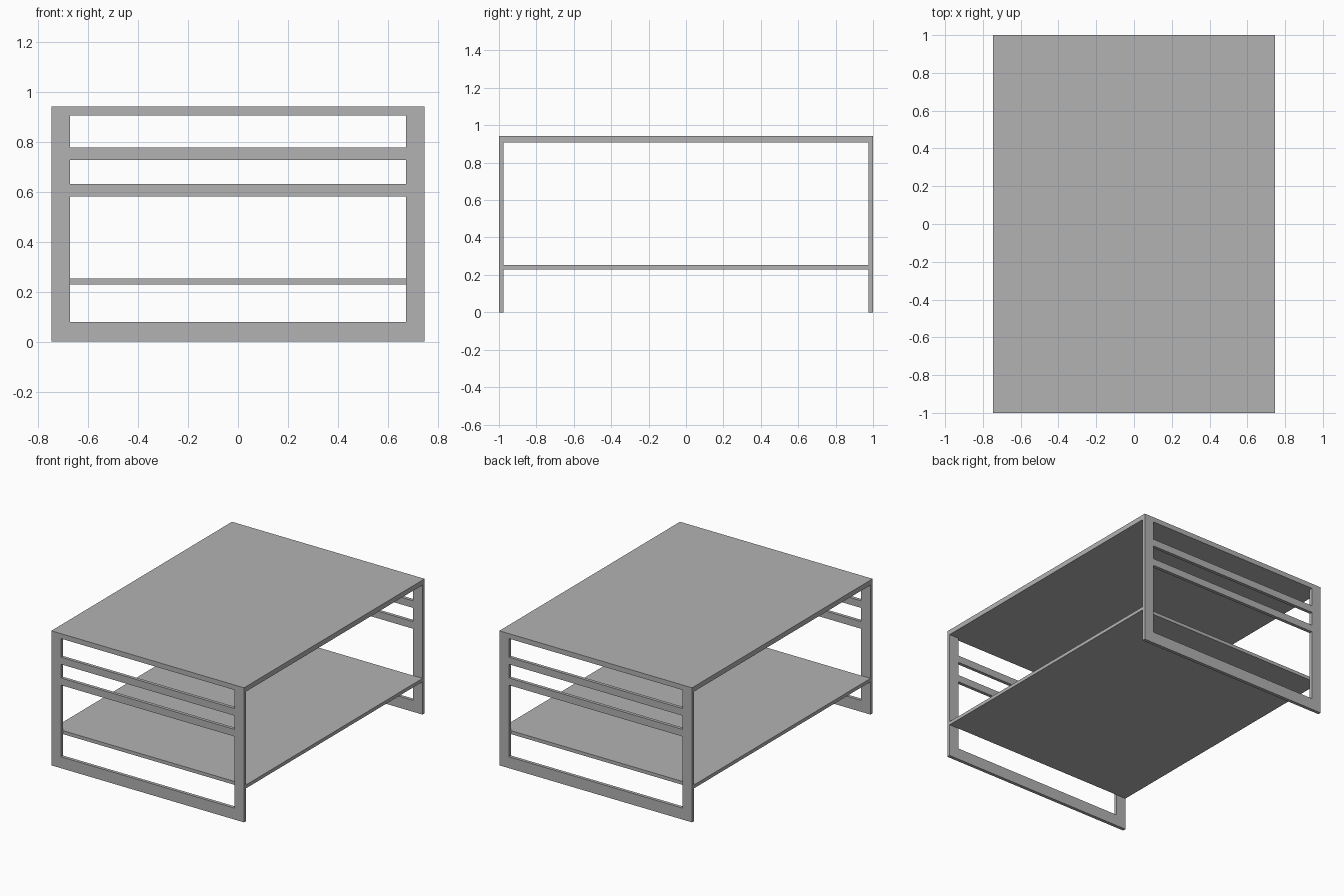
import bpy
import bmesh

cube = bpy.data.objects.get("Cube")
if cube:
    bpy.data.objects.remove(cube, do_unlink=True)

HALF_W, HALF_L = 0.747, 1.0     # overall half width and half length
TOP, TOP_UNDER = 0.943, 0.908   # table top heights
SHELF, SHELF_UNDER = 0.254, 0.23
POST_IN = 0.673                 # inner edge of the posts
THICK = 0.023                   # end frame thickness

grey = bpy.data.materials.new("plain_grey")
grey.use_nodes = True
colour = (0.448, 0.448, 0.448, 1)
grey.diffuse_color = colour
grey.node_tree.nodes["Principled BSDF"].inputs["Base Color"].default_value = colour


def finish(name, bm):
    bmesh.ops.recalc_face_normals(bm, faces=bm.faces)
    mesh = bpy.data.meshes.new(name)
    bm.to_mesh(mesh)
    bm.free()
    mesh.materials.append(grey)
    obj = bpy.data.objects.new(name, mesh)
    bpy.context.collection.objects.link(obj)
    return obj


def slab(name, half_y, z0, z1):
    bm = bmesh.new()
    bmesh.ops.create_cube(bm, size=1)
    for v in bm.verts:
        v.co.x *= 2 * HALF_W
        v.co.y *= 2 * half_y
        v.co.z = z0 if v.co.z < 0 else z1
    return finish(name, bm)


def end_frame(name, y_outer, y_inner):
    # Flat lattice of two posts and three rails, extruded to its thickness
    xs = [-HALF_W, -POST_IN, POST_IN, HALF_W]
    zs = [0, 0.08, 0.582, 0.632, 0.728, 0.778, TOP_UNDER]
    bm = bmesh.new()
    grid = [[bm.verts.new((x, y_outer, z)) for x in xs] for z in zs]
    for row in range(len(zs) - 1):
        for col in range(len(xs) - 1):
            opening = col == 1 and row % 2 == 1
            if not opening:
                a, b = grid[row], grid[row + 1]
                bm.faces.new((a[col], a[col + 1], b[col + 1], b[col]))
    result = bmesh.ops.extrude_face_region(bm, geom=bm.faces[:], use_keep_orig=True)
    for v in result["geom"]:
        if isinstance(v, bmesh.types.BMVert):
            v.co.y = y_inner
    # Merge the lattice cells into clean flat faces
    bmesh.ops.recalc_face_normals(bm, faces=bm.faces)
    bmesh.ops.dissolve_limit(bm, angle_limit=0.01, verts=bm.verts[:], edges=bm.edges[:])
    bmesh.ops.triangulate(bm, faces=[f for f in bm.faces if len(f.verts) > 4])
    return finish(name, bm)


# Table top and lower shelf
slab("table_top", HALF_L, TOP_UNDER, TOP)
slab("lower_shelf", HALF_L - THICK, SHELF_UNDER, SHELF)

# Slatted frames at both ends
for name, side in (("front_frame", -1), ("back_frame", 1)):
    end_frame(name, side * HALF_L, side * (HALF_L - THICK))
